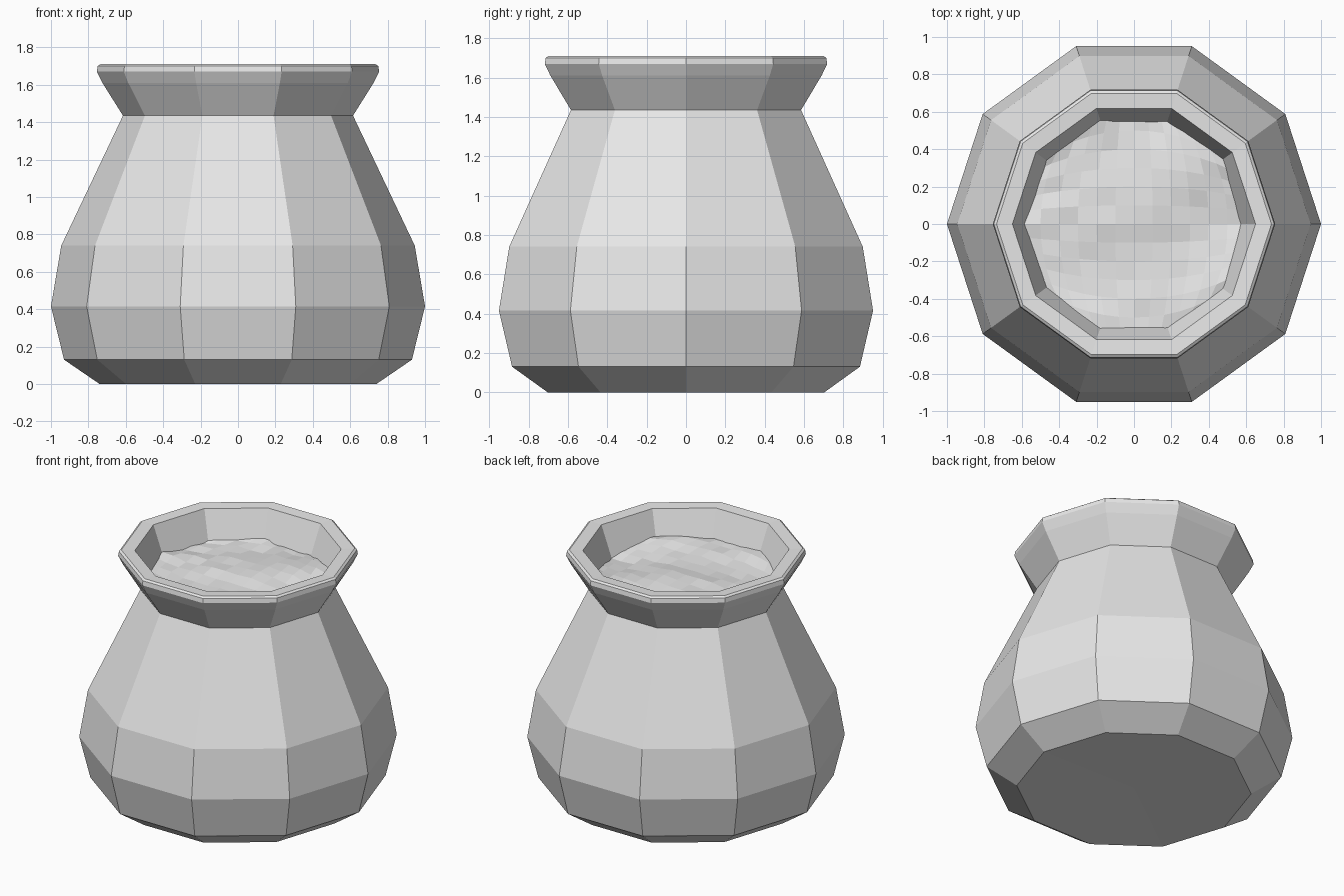
import bpy, bmesh, math, random

random.seed(4)
SIDES = 10

cube = bpy.data.objects.get("Cube")
if cube:
    bpy.data.objects.remove(cube, do_unlink=True)


def make_material(name, color):
    mat = bpy.data.materials.new(name)
    mat.use_nodes = True
    mat.diffuse_color = color
    mat.node_tree.nodes["Principled BSDF"].inputs["Base Color"].default_value = color
    return mat


def make_object(name, bm, mat):
    mesh = bpy.data.meshes.new(name)
    bm.to_mesh(mesh)
    bm.free()
    mesh.materials.append(mat)
    obj = bpy.data.objects.new(name, mesh)
    bpy.context.collection.objects.link(obj)
    return obj


def lathe(name, profile, mat):
    """Faceted surface of revolution from (radius, height) pairs."""
    bm = bmesh.new()
    rings = []
    for radius, z in profile:
        rings.append([bm.verts.new((radius * math.cos(i * math.tau / SIDES),
                                    radius * math.sin(i * math.tau / SIDES), z))
                      for i in range(SIDES)])
    for low, high in zip(rings, rings[1:]):
        for i in range(SIDES):
            j = (i + 1) % SIDES
            bm.faces.new((low[i], low[j], high[j], high[i]))
    # Slightly dented base fan
    centre = bm.verts.new((0, 0, 0.01))
    for i in range(SIDES):
        bm.faces.new((centre, rings[0][(i + 1) % SIDES], rings[0][i]))
    return make_object(name, bm, mat)


grey = make_material("clay grey", (0.8, 0.8, 0.8, 1))

# Pot: belly, pinched neck, flared lip and inner throat
lathe("pot", [(0.74, 0), (0.93, 0.13), (1.0, 0.415), (0.945, 0.74),
              (0.615, 1.435), (0.725, 1.61), (0.755, 1.67), (0.75, 1.7),
              (0.735, 1.71), (0.65, 1.705), (0.55, 1.435)], grey)

# Contents: rippled disc, its rim buried in the wall of the throat
bm = bmesh.new()
bmesh.ops.create_grid(bm, x_segments=12, y_segments=12, size=1)
for v in bm.verts:
    x, y = v.co.x, v.co.y
    v.co.x = 0.6 * x * math.sqrt(1 - y * y / 2)
    v.co.y = 0.6 * y * math.sqrt(1 - x * x / 2)
    ripple = math.sin(4 * x + 1) * math.cos(3 * y) + math.sin(5 * y - 2 * x)
    v.co.z = 1.52 + 0.013 * ripple + random.uniform(-0.008, 0.008)
make_object("contents", bm, grey)
